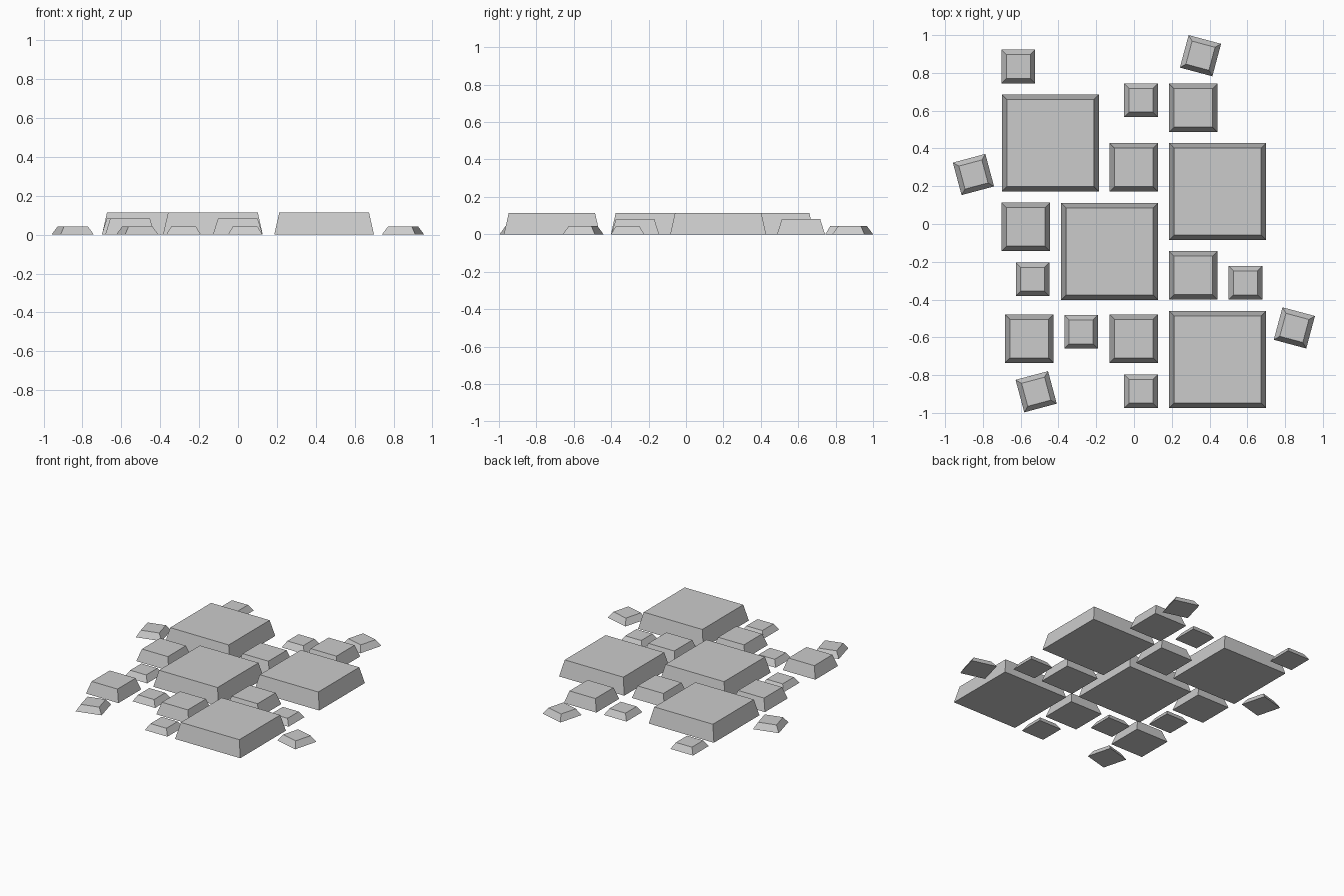
import bpy, bmesh
from math import radians
from mathutils import Matrix

if "Cube" in bpy.data.objects:
    bpy.data.objects.remove(bpy.data.objects["Cube"])

INSET = 0.026  # how far each top edge is drawn in


def tile(name, x, y, size, height, angle=0):
    """Square slab with sloped sides, standing on z = 0."""
    bm = bmesh.new()
    bmesh.ops.create_cube(bm, size=1)
    for v in bm.verts:
        s = size - 2 * INSET if v.co.z > 0 else size
        v.co = (v.co.x * s, v.co.y * s, (v.co.z + 0.5) * height)
    bm.transform(Matrix.Rotation(radians(angle), 4, 'Z'))
    mesh = bpy.data.meshes.new(name)
    bm.to_mesh(mesh)
    bm.free()
    ob = bpy.data.objects.new(name, mesh)
    ob.location = (x, y, 0)
    bpy.context.collection.objects.link(ob)


# Large slabs
for x, y in [(-0.443, 0.429), (0.443, 0.172), (-0.129, -0.145), (0.443, -0.717)]:
    tile("large_slab", x, y, 0.513, 0.115)

# Medium slabs
for x, y in [(0.314, 0.615), (-0.001, 0.300), (-0.573, -0.015),
             (0.314, -0.272), (-0.555, -0.607), (-0.001, -0.607)]:
    tile("medium_slab", x, y, 0.256, 0.083)

# Small slabs, the last four scattered and turned
for x, y, a in [(-0.612, 0.834, 0), (0.037, 0.655, 0), (-0.537, -0.293, 0),
                (0.590, -0.312, 0), (-0.280, -0.571, 0), (0.037, -0.885, 0),
                (0.352, 0.891, -15), (-0.850, 0.262, 15),
                (0.849, -0.550, -15), (-0.518, -0.888, 15)]:
    tile("small_slab", x, y, 0.178, 0.043, a)
